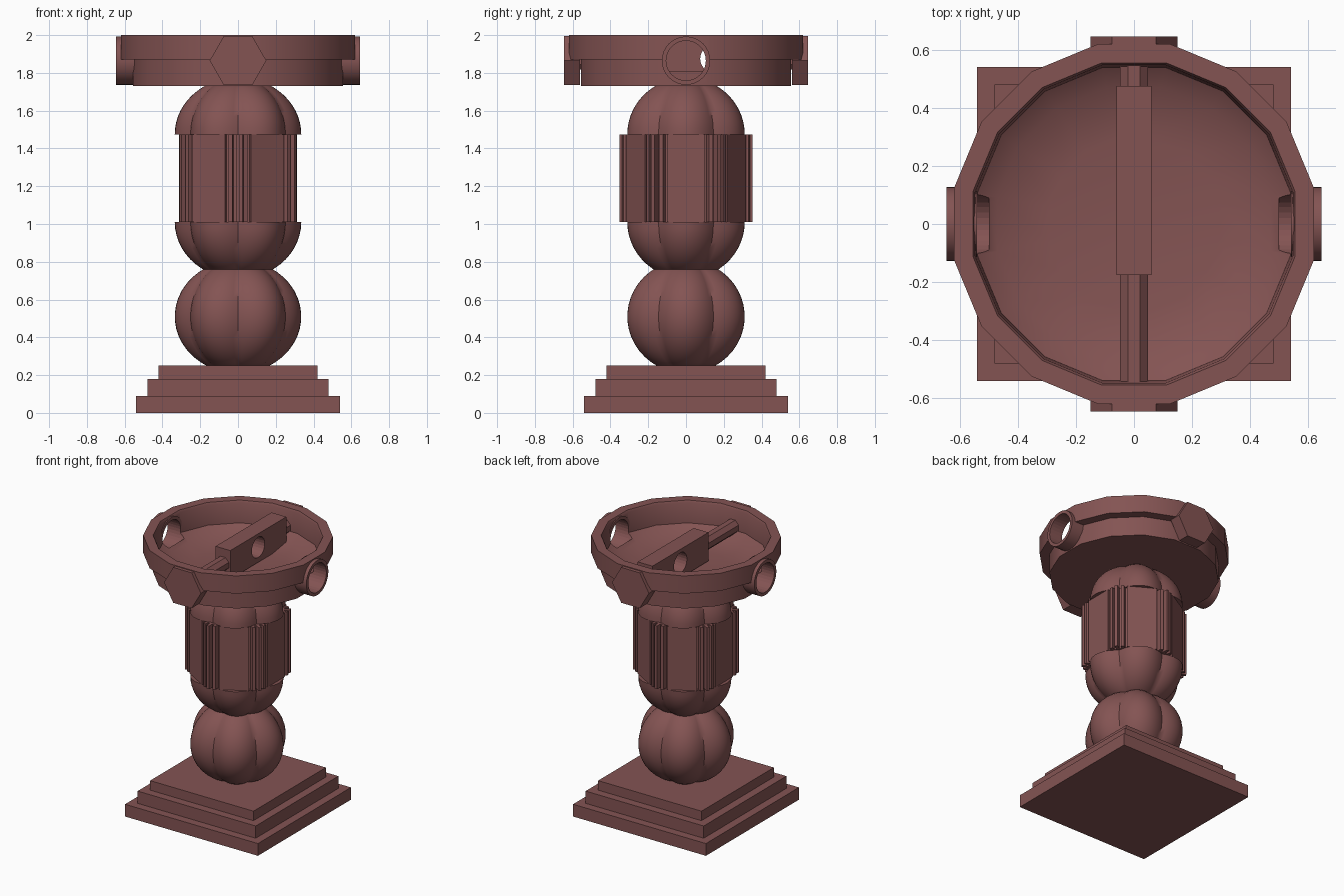
import bpy, bmesh, math
from mathutils import Matrix, Vector

if "Cube" in bpy.data.objects:
    bpy.data.objects.remove(bpy.data.objects["Cube"])

mat = bpy.data.materials.new("dull_red_stone")
mat.diffuse_color = (0.23, 0.088, 0.086, 1)
mat.use_nodes = True
mat.node_tree.nodes["Principled BSDF"].inputs["Base Color"].default_value = mat.diffuse_color


def finish(name, bm, smooth=None):
    bmesh.ops.remove_doubles(bm, verts=bm.verts, dist=1e-5)
    bmesh.ops.recalc_face_normals(bm, faces=bm.faces)
    me = bpy.data.meshes.new(name)
    bm.to_mesh(me)
    bm.free()
    me.materials.append(mat)
    ob = bpy.data.objects.new(name, me)
    bpy.context.collection.objects.link(ob)
    bpy.ops.object.select_all(action='DESELECT')
    ob.select_set(True)
    bpy.context.view_layer.objects.active = ob
    if smooth:
        bpy.ops.object.shade_smooth_by_angle(angle=math.radians(smooth))
    return ob


def box(name, x0, x1, y0, y1, z0, z1):
    bm = bmesh.new()
    bmesh.ops.create_cube(bm, size=1)
    for v in bm.verts:
        v.co = Vector(((x0 + x1) / 2 + v.co.x * (x1 - x0),
                       (y0 + y1) / 2 + v.co.y * (y1 - y0),
                       (z0 + z1) / 2 + v.co.z * (z1 - z0)))
    return finish(name, bm)


def rod(name, axis, r, a, b, c, z, n, smooth=None, turn=0.0):
    """Cylinder along x or y from a to b; c is its place on the other axis."""
    bm = bmesh.new()
    rings = []
    for t in (a, b):
        ring = []
        for i in range(n):
            ang = turn + 2 * math.pi * i / n
            u, w = c + r * math.cos(ang), z + r * math.sin(ang)
            ring.append(bm.verts.new((t, u, w) if axis == 'x' else (u, t, w)))
        rings.append(ring)
        bm.faces.new(ring)
    for i in range(n):
        j = (i + 1) % n
        bm.faces.new((rings[0][i], rings[0][j], rings[1][j], rings[1][i]))
    return finish(name, bm, smooth)


def lathe(name, prof, n, smooth, turn=0.0, lobe=lambda a: 1.0, closed=False):
    bm = bmesh.new()
    rings = []
    for r, z in prof:
        rings.append([bm.verts.new((r * lobe(a) * math.cos(a), r * lobe(a) * math.sin(a), z))
                      for a in (turn + 2 * math.pi * i / n for i in range(n))])
    for p, q in zip(rings, rings[1:]):
        for i in range(n):
            j = (i + 1) % n
            bm.faces.new((p[i], p[j], q[j], q[i]))
    if closed:
        bm.faces.new(rings[0])
        bm.faces.new(rings[-1])
    return finish(name, bm, smooth)


def cut(ob, cutter):
    m = ob.modifiers.new("cut", 'BOOLEAN')
    m.operation = 'DIFFERENCE'
    m.solver = 'EXACT'
    m.object = cutter
    bpy.ops.object.select_all(action='DESELECT')
    ob.select_set(True)
    bpy.context.view_layer.objects.active = ob
    bpy.ops.object.modifier_apply(modifier=m.name)
    bpy.data.objects.remove(cutter)


# stepped square base
for i, (h, z0, z1) in enumerate(((0.54, 0, 0.09), (0.48, 0.09, 0.18), (0.42, 0.18, 0.25))):
    box("base_step_%d" % (i + 1), -h, h, -h, h, z0, z1)


# six-lobed bulbs
def lobes(a):
    return 0.29 + 0.045 * abs(math.cos(3 * a))


def bulb(name, cz, z0, z1, n=16):
    t0, t1 = math.asin((z0 - cz) / 0.3), math.asin((z1 - cz) / 0.3)
    ts = [t0 + (t1 - t0) * k / n for k in range(n + 1)]
    lathe(name, [(math.cos(t), cz + 0.3 * math.sin(t)) for t in ts], 72, 40, 0, lobes, True)


bulb("lower_bulb", 0.51, 0.245, 0.79)
bulb("middle_bulb", 1.01, 0.73, 1.01, 10)
bulb("upper_bulb", 1.475, 1.475, 1.74, 10)

# hexagonal drum with ridged corners
half = [(18, .326), (18.5, .30), (21, .30), (21.5, .335), (25, .34),
        (25.5, .31), (28, .31), (28.3, .352)]
section = half + [(60 - a, r) for a, r in reversed(half)]
bm = bmesh.new()
ring = []
for k in range(6):
    for a, r in section:
        t = math.radians(a + 60 * k)
        ring.append(bm.verts.new((r * math.cos(t), r * math.sin(t), 1.01)))
f = bm.faces.new(ring)
ext = bmesh.ops.extrude_face_region(bm, geom=[f], use_keep_orig=True)
for v in ext['geom']:
    if isinstance(v, bmesh.types.BMVert):
        v.co.z = 1.475
finish("ridged_drum", bm)

# sixteen-sided bowl with a thicker rim
bowl = lathe("bowl", [(0, 1.73), (.566, 1.73), (.566, 1.87), (.632, 1.87), (.632, 2.0),
                      (.566, 2.0), (.558, 1.985), (.55, 1.84), (.48, 1.79), (.3, 1.762), (0, 1.755)],
             16, 42, math.pi / 16)

for s, side in ((1, "right"), (-1, "left")):
    # round port through the bowl wall
    cut(bowl, rod("port_cutter", 'x', 0.105, s * 0.5, s * 0.7, 0, 1.865, 32))
    collar = rod(side + "_port_collar", 'x', 0.128, s * 0.54, s * 0.645, 0, 1.865, 32, 40)
    cut(collar, rod("collar_cutter", 'x', 0.105, s * 0.5, s * 0.7, 0, 1.865, 32))

# hexagonal bosses at front and back
for s, side in ((-1, "front"), (1, "back")):
    rod(side + "_hex_boss", 'y', 0.15, s * 0.56, s * 0.645, 0, 1.865, 6)

# axle and pierced block inside the bowl
rod("front_axle", 'y', 0.052, -0.56, -0.17, 0, 1.865, 8, None, math.pi / 8)
rod("back_axle", 'y', 0.052, 0.47, 0.56, 0, 1.865, 8, None, math.pi / 8)
block = box("pierced_block", -0.06, 0.06, -0.175, 0.475, 1.765, 1.975)
cut(block, rod("block_cutter", 'x', 0.075, -0.1, 0.1, 0.15, 1.875, 24))
